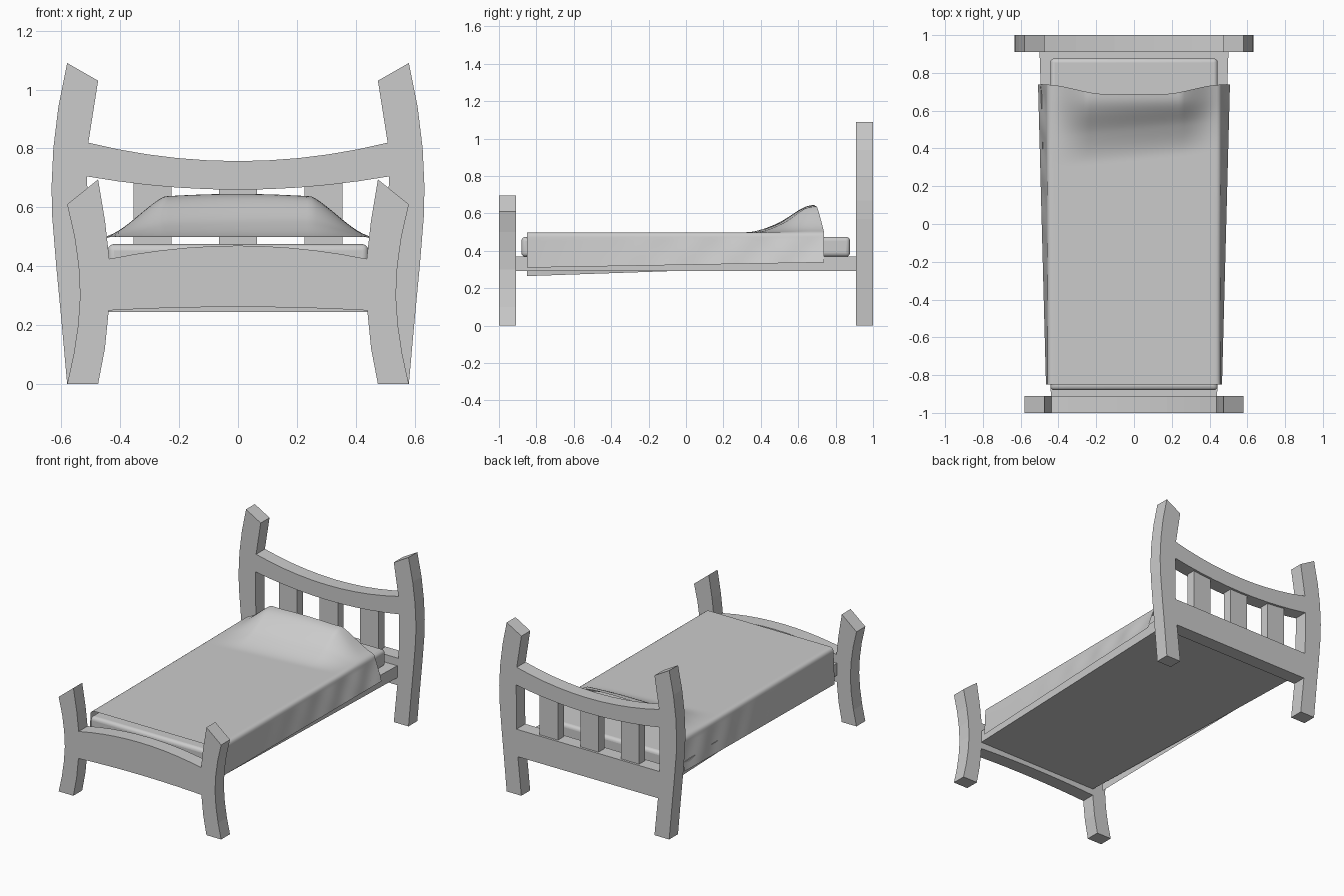
import bpy, bmesh, math

if "Cube" in bpy.data.objects:
    bpy.data.objects.remove(bpy.data.objects["Cube"])

def mesh_object(name, bm):
    bmesh.ops.recalc_face_normals(bm, faces=bm.faces)
    me = bpy.data.meshes.new(name)
    bm.to_mesh(me)
    bm.free()
    ob = bpy.data.objects.new(name, me)
    bpy.context.collection.objects.link(ob)
    return ob

def prism(name, outline, lo, hi, axis='y'):
    """Extrude a 2D outline: (x, z) along y, or (x, y) along z."""
    bm = bmesh.new()
    place = (lambda a, b, c: (a, c, b)) if axis == 'y' else (lambda a, b, c: (a, b, c))
    r0 = [bm.verts.new(place(a, b, lo)) for a, b in outline]
    r1 = [bm.verts.new(place(a, b, hi)) for a, b in outline]
    bm.faces.new(r0)
    bm.faces.new(r1)
    n = len(outline)
    for i in range(n):
        bm.faces.new((r0[i], r0[(i + 1) % n], r1[(i + 1) % n], r1[i]))
    return mesh_object(name, bm)

def arc(half, z_end, z_mid, n=10):
    """Shallow bow from -half to +half."""
    return [(half * s, z_mid + (z_end - z_mid) * s * s)
            for s in (-1 + 2 * i / n for i in range(n + 1))]

def posts(name, outline, lo, hi):
    for side, s in (("left", -1), ("right", 1)):
        prism(f"{name}_{side}", [(s * x, z) for x, z in outline], lo, hi)

def bowed_rail(name, top, bottom, lo, hi):
    prism(name, arc(*top) + arc(*bottom)[::-1], lo, hi)

# Headboard
HEAD = (0.91, 1.0)
posts("headboard_post",
      [(0.475, 0), (0.58, 0), (0.598, 0.2), (0.617, 0.4), (0.631, 0.57), (0.633, 0.67),
       (0.627, 0.8), (0.61, 0.94), (0.58, 1.09), (0.475, 1.03), (0.508, 0.82),
       (0.512, 0.70), (0.51, 0.42), (0.50, 0.245)], *HEAD)
bowed_rail("headboard_top_rail", (0.51, 0.82, 0.757), (0.512, 0.705, 0.66), *HEAD)
prism("headboard_lower_rail", [(-0.50, 0.245), (0.50, 0.245), (0.51, 0.42), (-0.51, 0.42)], *HEAD)
for i, x in enumerate((-0.29, 0, 0.29)):
    prism(f"headboard_slat_{i + 1}",
          [(x - 0.065, 0.41), (x + 0.065, 0.41), (x + 0.065, 0.685), (x - 0.065, 0.685)], 0.925, 0.985)

# Footboard
FOOT = (-1.0, -0.91)
posts("footboard_post",
      [(0.475, 0), (0.58, 0), (0.558, 0.1), (0.543, 0.2), (0.536, 0.3), (0.541, 0.4),
       (0.555, 0.5), (0.58, 0.61), (0.475, 0.695), (0.451, 0.55), (0.437, 0.425),
       (0.439, 0.25), (0.452, 0.12)], *FOOT)
bowed_rail("footboard_rail", (0.437, 0.425, 0.47), (0.439, 0.25, 0.262), *FOOT)

# Tapered bed base
prism("bed_base", [(-0.44, -0.91), (0.44, -0.91), (0.50, 0.91), (-0.50, 0.91)], 0.293, 0.37, 'z')

# Mattress with rounded edges
mattress = prism("mattress", [(-0.443, -0.88), (0.443, -0.88), (0.443, 0.877), (-0.443, 0.877)],
                 0.368, 0.475, 'z')
bev = mattress.modifiers.new("round", 'BEVEL')
bev.width, bev.segments = 0.022, 4

# Blanket: open draped sheet with a pillow-shaped rise at the head
def smooth(a, b, v):
    t = min(1, max(0, (v - a) / (b - a)))
    return t * t * (3 - 2 * t)

def blanket_point(u, t):
    s, a = (1 if u > 0 else -1), abs(u)
    flare = smooth(0.1, 1, t)
    hem = (0.31 + 0.028 * t) if s > 0 else (0.265 + 0.055 * t)
    edge_x, hem_x, r = 0.458 + 0.005 * flare, 0.466 + 0.042 * t, 0.025
    if a <= 0.7:                                   # flat top
        x, z = (edge_x - r) * a / 0.7, 0.499
    elif a <= 0.8:                                 # rounded edge
        ang = (a - 0.7) / 0.1 * math.pi / 2
        x, z = edge_x - r + r * math.sin(ang), 0.499 - r + r * math.cos(ang)
    else:                                          # hanging side
        k = (a - 0.8) / 0.2
        x, z = edge_x + (hem_x - edge_x) * k, 0.474 + (hem - 0.474) * k
        x += 0.006 * flare * math.sin(k * math.pi) * math.sin(t * 38)
    y_end = 0.688 + 0.05 * smooth(0.15, 0.47, x)
    y = -0.85 + (y_end + 0.85) * t
    across = 1 - 0.06 * (x / 0.25) ** 2 if x < 0.25 else 0.94 * (1 - smooth(0.2, 0.47, x)) / (1 - smooth(0.2, 0.47, 0.25))
    skew = 0.04 * s * x / 0.4
    rise = smooth(0.34 + skew, 0.70, y) * 0.8 + smooth(0.5 + skew, 0.66, y) * 0.2
    return (s * x, y, z + 0.147 * max(0, across) * rise)

NU, NT = 80, 90
bm = bmesh.new()
grid = [[bm.verts.new(blanket_point(-1 + 2 * i / NU, j / NT)) for i in range(NU + 1)]
        for j in range(NT + 1)]
for j in range(NT):
    for i in range(NU):
        bm.faces.new((grid[j][i], grid[j][i + 1], grid[j + 1][i + 1], grid[j + 1][i]))
blanket = mesh_object("blanket", bm)

# Smooth shading on the soft parts
for ob in (blanket, mattress):
    bpy.ops.object.select_all(action='DESELECT')
    ob.select_set(True)
    bpy.context.view_layer.objects.active = ob
    bpy.ops.object.shade_smooth_by_angle(angle=math.radians(40))
